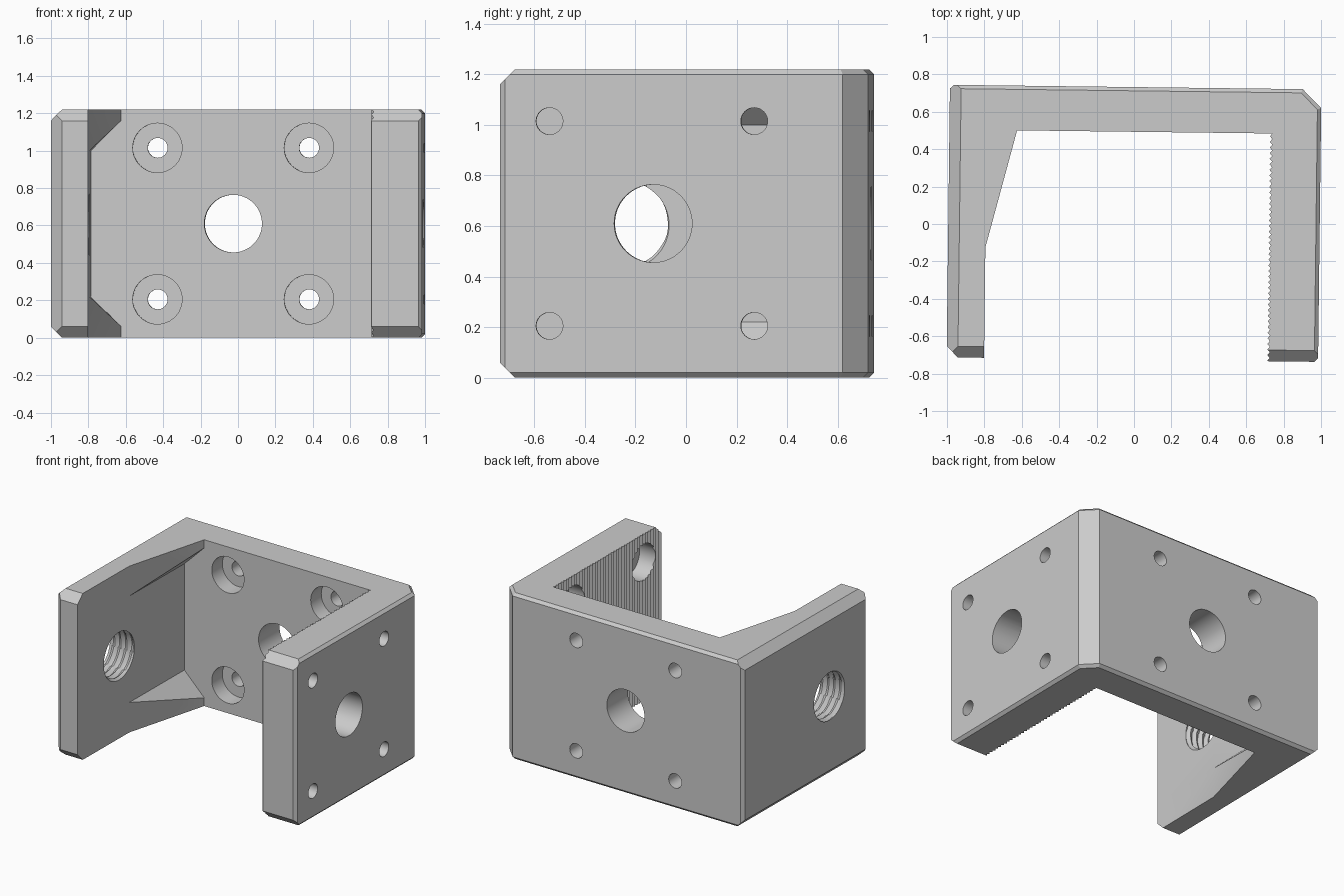
import bpy, bmesh, math
from mathutils import Vector, Matrix

if "Cube" in bpy.data.objects:
    bpy.data.objects.remove(bpy.data.objects["Cube"], do_unlink=True)

HALF_H = 0.61                       # half height
SIDE, FRONT, BACK = 0.993, -0.725, 0.732
IN_LEFT, IN_RIGHT, IN_BACK = -0.793, 0.734, 0.493

grey = bpy.data.materials.new("light grey")
grey.use_nodes = True
colour = (0.6, 0.6, 0.6, 1)
grey.diffuse_color = colour
grey.node_tree.nodes["Principled BSDF"].inputs["Base Color"].default_value = colour


def to_object(name, bm):
    bmesh.ops.recalc_face_normals(bm, faces=bm.faces)
    mesh = bpy.data.meshes.new(name)
    bm.to_mesh(mesh)
    bm.free()
    mesh.materials.append(grey)
    obj = bpy.data.objects.new(name, mesh)
    bpy.context.collection.objects.link(obj)
    return obj


def loft(name, rings):
    """Closed solid through a list of rings of points."""
    bm = bmesh.new()
    loops = [[bm.verts.new(p) for p in ring] for ring in rings]
    for a, b in zip(loops, loops[1:]):
        for i in range(len(a)):
            j = (i + 1) % len(a)
            bm.faces.new((a[i], a[j], b[j], b[i]))
    bm.faces.new(loops[0])
    bm.faces.new(loops[-1])
    return to_object(name, bm)


def cylinder(axis, u, z, start, end, radius, sides=48):
    """Round cutter along x or y; u is the other horizontal position."""
    rings = []
    for d in (start, end):
        ring = []
        for i in range(sides):
            a = math.tau * i / sides
            h, v = u + radius * math.cos(a), z + radius * math.sin(a)
            ring.append((d, h, v) if axis == "x" else (h, d, v))
        rings.append(ring)
    return loft("hole_cutter", rings)


def subtract(target, cutter):
    mod = target.modifiers.new("cut", "BOOLEAN")
    mod.operation, mod.solver, mod.object = "DIFFERENCE", "EXACT", cutter
    bpy.context.view_layer.objects.active = target
    bpy.ops.object.modifier_apply(modifier=mod.name)
    bpy.data.objects.remove(cutter, do_unlink=True)


# Outer block with all its chamfers sliced off
bm = bmesh.new()
bmesh.ops.create_cube(bm, size=1)
for v in bm.verts:
    v.co = (v.co.x * 2 * SIDE, BACK if v.co.y > 0 else FRONT, v.co.z * 2 * HALF_H)


def slice_off(point, normal):
    geom = bm.verts[:] + bm.edges[:] + bm.faces[:]
    cut = bmesh.ops.bisect_plane(bm, geom=geom, dist=1e-5, plane_co=point,
                                 plane_no=normal, clear_outer=True)
    edges = [e for e in cut["geom_cut"] if isinstance(e, bmesh.types.BMEdge)]
    bmesh.ops.contextual_create(bm, geom=edges)


# Upright edges: sign of x, y of the wall, chamfer size
for sx, y, size in ((-1, FRONT, 0.06), (1, FRONT, 0.02), (-1, BACK, 0.02), (1, BACK, 0.1)):
    slice_off((sx * (SIDE - size), y, 0), (sx, math.copysign(1, y), 0))
# Top and bottom edges: point on wall, outward direction, chamfer size
diag = Vector((1, 1, 0)).normalized()
for s in (-1, 1):
    for point, out, size in (
            (Vector((-SIDE, 0, 0)), Vector((-1, 0, 0)), 0.06),
            (Vector((0, FRONT, 0)), Vector((0, -1, 0)), 0.06),
            (Vector((SIDE, 0, 0)), Vector((1, 0, 0)), 0.02),
            (Vector((0, BACK, 0)), Vector((0, 1, 0)), 0.02),
            (Vector((SIDE, BACK - 0.1, 0)), diag, 0.02)):
        slice_off(point + Vector((0, 0, s * (HALF_H - size))), out + Vector((0, 0, s)))
bracket = to_object("clamp_bracket", bm)

# Open middle, with the sloped left corner and the serrated right wall
outline = [(IN_LEFT, -1), (IN_LEFT, -0.135), (-0.631, IN_BACK), (IN_RIGHT, IN_BACK)]
pitch = 0.03
for i in range(41):
    y = IN_BACK - i * pitch
    outline += [(IN_RIGHT - 0.013, y - pitch / 2), (IN_RIGHT, y - pitch)]
outline.append((IN_RIGHT, -1))
subtract(bracket, loft("cavity_cutter", [[(x, y, z) for x, y in outline] for z in (-1, 1)]))

# Pocket that leaves a corner gusset at top and bottom
section = [(IN_LEFT, -0.39), (-0.61, -0.57), (-0.61, 0.57), (IN_LEFT, 0.39)]
subtract(bracket, loft("pocket_cutter",
                       [[(x, y, z) for x, z in section] for y in (-0.9, IN_BACK)]))

# Bolt holes with counterbores on the inside, and large centre holes
for axis, places, inner, outer, middle in (
        ("y", (-0.437, 0.373), IN_BACK, 1, -0.032),
        ("x", (-0.528, 0.282), IN_RIGHT, 1.2, -0.118)):
    for u in places:
        for z in (-0.405, 0.405):
            subtract(bracket, cylinder(axis, u, z, inner - 0.1, outer, 0.053, 32))
            subtract(bracket, cylinder(axis, u, z, inner - 0.1, inner + 0.12, 0.132))
    subtract(bracket, cylinder(axis, middle, 0, inner - 0.1, outer, 0.154, 64))

# Threaded hole through the left wall
lead, steps, sides = 0.05, 8, 48
rings = []
for k in range(45):
    x = -1.03 + k * lead / steps
    ring = []
    for i in range(sides):
        turn = i / sides
        phase = (x / lead - turn) % 1
        r = 0.165 + 0.02 * (1 - abs(2 * phase - 1))
        ring.append((x, -0.247 + r * math.cos(turn * math.tau), r * math.sin(turn * math.tau)))
    rings.append(ring)
subtract(bracket, loft("thread_cutter", rings))

# Stand on the ground with the slight turn of the part
bracket.data.transform(Matrix.Translation((0, 0, HALF_H)) @ Matrix.Rotation(-0.0122, 4, "Z"))
bpy.ops.object.select_all(action="DESELECT")
bracket.select_set(True)
bpy.context.view_layer.objects.active = bracket
bpy.ops.object.shade_smooth_by_angle(angle=math.radians(25))
